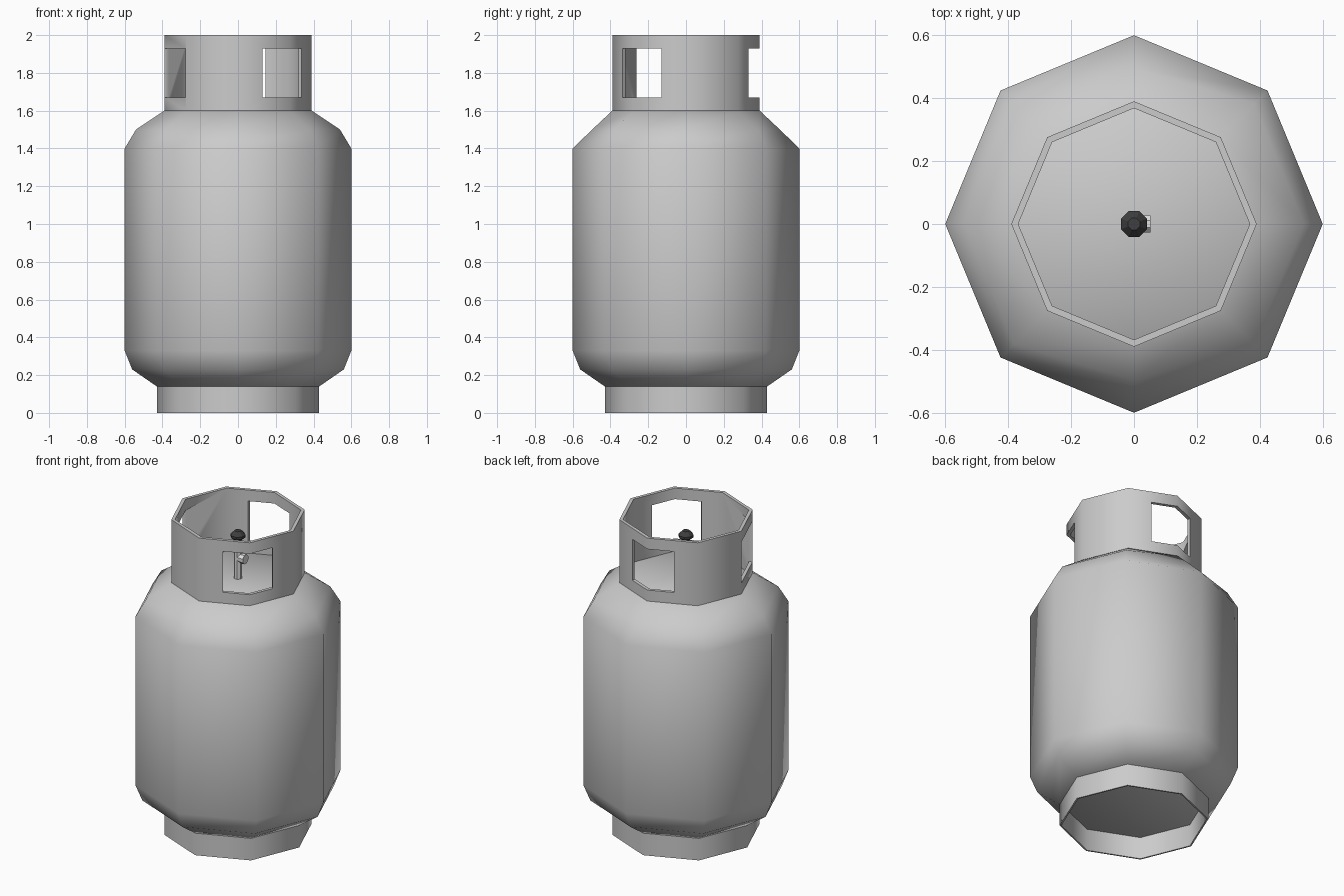
import bpy, bmesh, math
from mathutils import Matrix

if "Cube" in bpy.data.objects:
    bpy.data.objects.remove(bpy.data.objects["Cube"])


def material(name, value):
    m = bpy.data.materials.new(name)
    m.diffuse_color = (value, value, value, 1)
    m.use_nodes = True
    m.node_tree.nodes["Principled BSDF"].inputs["Base Color"].default_value = m.diffuse_color
    return m


GREY = material("tank grey", 0.6)
METAL = material("pale metal", 0.75)
DARK = material("dark knob", 0.05)


def finish(name, bm, mat):
    bmesh.ops.recalc_face_normals(bm, faces=bm.faces[:])
    me = bpy.data.meshes.new(name)
    bm.to_mesh(me)
    bm.free()
    ob = bpy.data.objects.new(name, me)
    bpy.context.collection.objects.link(ob)
    if mat:
        me.materials.append(mat)
    return ob


def smooth(ob, degrees):
    bpy.ops.object.select_all(action='DESELECT')
    ob.select_set(True)
    bpy.context.view_layer.objects.active = ob
    bpy.ops.object.shade_smooth_by_angle(angle=math.radians(degrees))


def lathe(name, profile, mat, closed=False, caps=(), sides=8, turn=0.0):
    """Revolve (radius, z) points around z; caps lists profile indices to fill."""
    bm = bmesh.new()
    rings = []
    for r, z in profile:
        angles = [turn + math.tau * i / sides for i in range(sides)]
        rings.append([bm.verts.new((r * math.cos(a), r * math.sin(a), z)) for a in angles])
    pairs = list(zip(rings, rings[1:]))
    if closed:
        pairs.append((rings[-1], rings[0]))
    for low, high in pairs:
        for i in range(sides):
            j = (i + 1) % sides
            bm.faces.new((low[i], low[j], high[j], high[i]))
    for c in caps:
        bm.faces.new(rings[c])
    return finish(name, bm, mat)


# Tank body with its shoulder, slightly slimmer at front and back near the top
body = lathe("tank_body", [(0.43, 0.14), (0.56, 0.23), (0.6, 0.33), (0.6, 1.4),
                           (0.54, 1.5), (0.39, 1.6)], GREY, caps=(0, 5))
for v in body.data.vertices:
    if abs(v.co.z - 1.5) < 0.01 and abs(v.co.x) < 0.01:
        v.co.y *= 0.92
smooth(body, 60)

# Hollow foot ring
foot = lathe("foot_ring", [(0.43, 0), (0.43, 0.14), (0.42, 0.14), (0.42, 0)], GREY, closed=True)
smooth(foot, 60)

# Collar guard with three hand openings
collar = lathe("collar_guard", [(0.39, 1.598), (0.39, 2.0), (0.368, 2.0), (0.368, 1.598)],
               GREY, closed=True)
for deg in (-45, 90, 202.5):
    bm = bmesh.new()
    place = (Matrix.Rotation(math.radians(deg), 4, 'Z')
             @ Matrix.Translation((0.4, 0, 1.8))
             @ Matrix.Diagonal((0.36, 0.29, 0.26, 1)))
    bmesh.ops.create_cube(bm, size=1, matrix=place)
    cutter = finish("opening_cutter", bm, None)
    cutter.hide_render = True
    mod = collar.modifiers.new("opening", 'BOOLEAN')
    mod.operation = 'DIFFERENCE'
    mod.solver = 'EXACT'
    mod.object = cutter
    bpy.context.view_layer.objects.active = collar
    bpy.ops.object.modifier_apply(modifier=mod.name)
    bpy.data.objects.remove(cutter)
smooth(collar, 60)

# Valve: stem, side outlet and hand knob
lathe("valve_stem", [(0.025, 1.6), (0.025, 1.86)], METAL, caps=(0, 1), turn=math.pi / 8)
outlet = lathe("valve_outlet", [(0.022, 0), (0.03, 0.03), (0.03, 0.053)], METAL, caps=(0, 2),
               turn=math.pi / 8)
outlet.data.transform(Matrix.Translation((0, 0, 1.73)) @ Matrix.Rotation(math.pi / 2, 4, 'Y'))
lathe("valve_knob", [(0.02, 1.84), (0.044, 1.86), (0.044, 1.875), (0.02, 1.9)], DARK,
      caps=(0, 3), turn=math.pi / 8)
